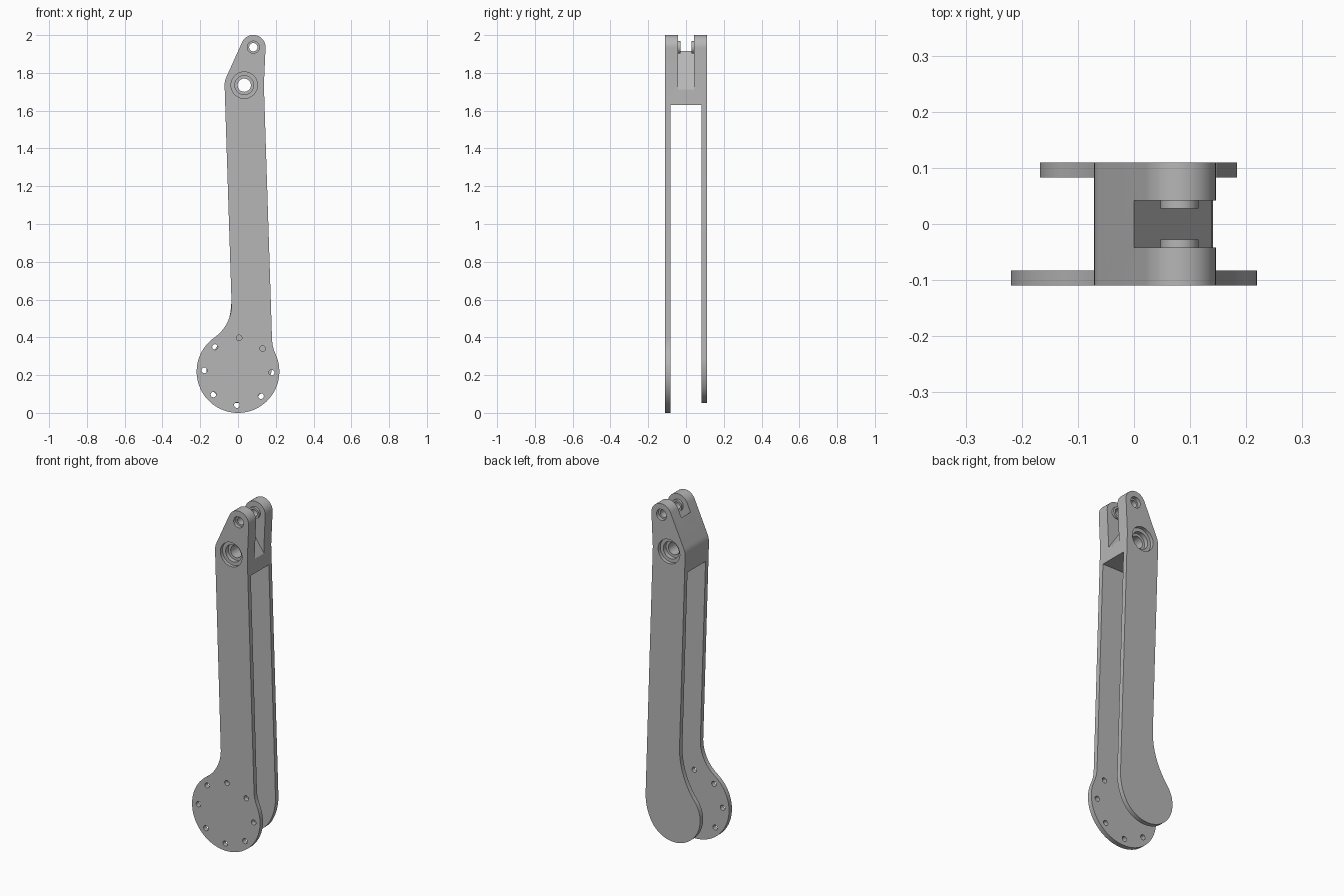
import bpy, bmesh, math
from math import pi, cos, sin, atan2, acos
from mathutils import Vector

if "Cube" in bpy.data.objects:
    bpy.data.objects.remove(bpy.data.objects["Cube"])

# Material
grey = bpy.data.materials.new("plain_grey")
grey.use_nodes = True
colour = (0.47, 0.47, 0.47, 1)
grey.diffuse_color = colour
grey.node_tree.nodes["Principled BSDF"].inputs["Base Color"].default_value = colour

# Layout: pivot bore, tip bore, disc centre, arm tilt
PIVOT, TIP, DISC = Vector((0.033, 1.735)), Vector((0.081, 1.936)), Vector((0, 0.219))
ARM, TIP_R, TILT = 0.104, 0.065, 0.032
ALONG = Vector((sin(TILT), -cos(TILT)))
SIDE = Vector((cos(TILT), sin(TILT)))
DEPTH = 0.11


def arc(c, r, a0, a1, n=16):
    steps = [a0 + (a1 - a0) * i / n for i in range(n + 1)]
    return [c + r * Vector((cos(a), sin(a))) for a in steps]


def circle(c, r, n=40):
    return arc(c, r, 0, 2 * pi, n)[:-1]


def prism(name, pts, y0, y1):
    """Extrude an x-z outline from y0 to y1."""
    bm = bmesh.new()
    face = bm.faces.new([bm.verts.new((p[0], y0, p[1])) for p in pts])
    new = bmesh.ops.extrude_face_region(bm, geom=[face])["geom"]
    verts = [v for v in new if isinstance(v, bmesh.types.BMVert)]
    bmesh.ops.translate(bm, verts=verts, vec=(0, y1 - y0, 0))
    bmesh.ops.recalc_face_normals(bm, faces=bm.faces)
    mesh = bpy.data.meshes.new(name)
    bm.to_mesh(mesh)
    bm.free()
    mesh.materials.append(grey)
    obj = bpy.data.objects.new(name, mesh)
    bpy.context.collection.objects.link(obj)
    return obj


def combine(body, tool, operation):
    mod = body.modifiers.new("bool", "BOOLEAN")
    mod.object, mod.operation, mod.solver = tool, operation, "EXACT"
    bpy.context.view_layer.objects.active = body
    bpy.ops.object.modifier_apply(modifier=mod.name)
    bpy.data.objects.remove(tool)


def head_outline():
    d = TIP - PIVOT
    phi, beta = atan2(d.y, d.x), acos((ARM - TIP_R) / d.length)
    return ([PIVOT + SIDE * ARM] + arc(TIP, TIP_R, phi - beta, phi + beta, 24)
            + arc(PIVOT, ARM, phi + beta, pi + TILT, 8))


def fillet_centre(side, radius, disc_r):
    start = PIVOT + side * (ARM + radius)
    e = start - DISC
    k = e.dot(ALONG)
    return start + ALONG * (-k - math.sqrt(k * k - e.length_squared + (disc_r + radius) ** 2))


def plate_outline(disc_r, left_r, right_r):
    """Head, arm and round end; a negative radius gives a convex blend."""
    fl = fillet_centre(-SIDE, left_r, disc_r)
    fr = fillet_centre(SIDE, right_r, disc_r)
    dl, dr = fl - DISC, fr - DISC
    al = atan2(dl.y, dl.x)
    ar = atan2(dr.y, dr.x) + (pi if right_r > 0 else 0)
    return (head_outline() + arc(fl, left_r, TILT, al - pi)
            + arc(DISC, disc_r, al, ar + pi, 48)[1:] + arc(fr, right_r, ar, pi + TILT)[1:])


# Front plate with its ring of bolt holes
body = prism("fork_arm", plate_outline(0.219, 0.215, 0.215), -DEPTH, -0.083)
for i in range(8):
    a = i * pi / 4 - TILT
    spot = DISC + 0.178 * Vector((cos(a), sin(a)))
    combine(body, prism("bolt_hole", circle(spot, 0.015, 20), -0.13, -0.06), "DIFFERENCE")

# Back plate
combine(body, prism("back_plate", plate_outline(0.168, 0.45, -0.3), 0.083, DEPTH), "UNION")

# Solid head between the plates, flat underneath
base_z = 1.63
drop = ALONG * ((PIVOT.y - base_z) / cos(TILT))
left, right = PIVOT - SIDE * ARM, PIVOT + SIDE * ARM
feet = [p + ALONG * ((p.y - base_z) / cos(TILT)) for p in (left, right)]
combine(body, prism("head", head_outline() + feet, -0.083, 0.083), "UNION")

# Sloping slot that splits the tip into two cheeks
slot = [Vector(p) for p in ((-0.1, 2.0625), (0.2, 1.62), (0.3, 2.2), (-0.1, 2.2))]
combine(body, prism("slot", slot, -0.042, 0.042), "DIFFERENCE")

# Bosses inside the cheeks
for s in (-1, 1):
    combine(body, prism("boss", circle(TIP, 0.034), s * 0.028, s * 0.06), "UNION")

# Stepped bores from both faces, then through holes
for centre, steps in ((PIVOT, ((0.07, 0.02), (0.05, 0.045))), (TIP, ((0.032, 0.02),))):
    for radius, depth in steps:
        for s in (-1, 1):
            combine(body, prism("counterbore", circle(centre, radius),
                                s * (DEPTH - depth), s * 0.15), "DIFFERENCE")
combine(body, prism("pivot_bore", circle(PIVOT, 0.035), -0.2, 0.2), "DIFFERENCE")
combine(body, prism("tip_bore", circle(TIP, 0.022), -0.2, 0.2), "DIFFERENCE")

# Merge seams and shade
bm = bmesh.new()
bm.from_mesh(body.data)
bmesh.ops.remove_doubles(bm, verts=bm.verts, dist=0.0001)
bmesh.ops.dissolve_limit(bm, angle_limit=0.005, verts=bm.verts, edges=bm.edges)
bm.to_mesh(body.data)
bm.free()
bpy.ops.object.select_all(action="DESELECT")
body.select_set(True)
bpy.context.view_layer.objects.active = body
bpy.ops.object.shade_smooth_by_angle(angle=math.radians(25))
